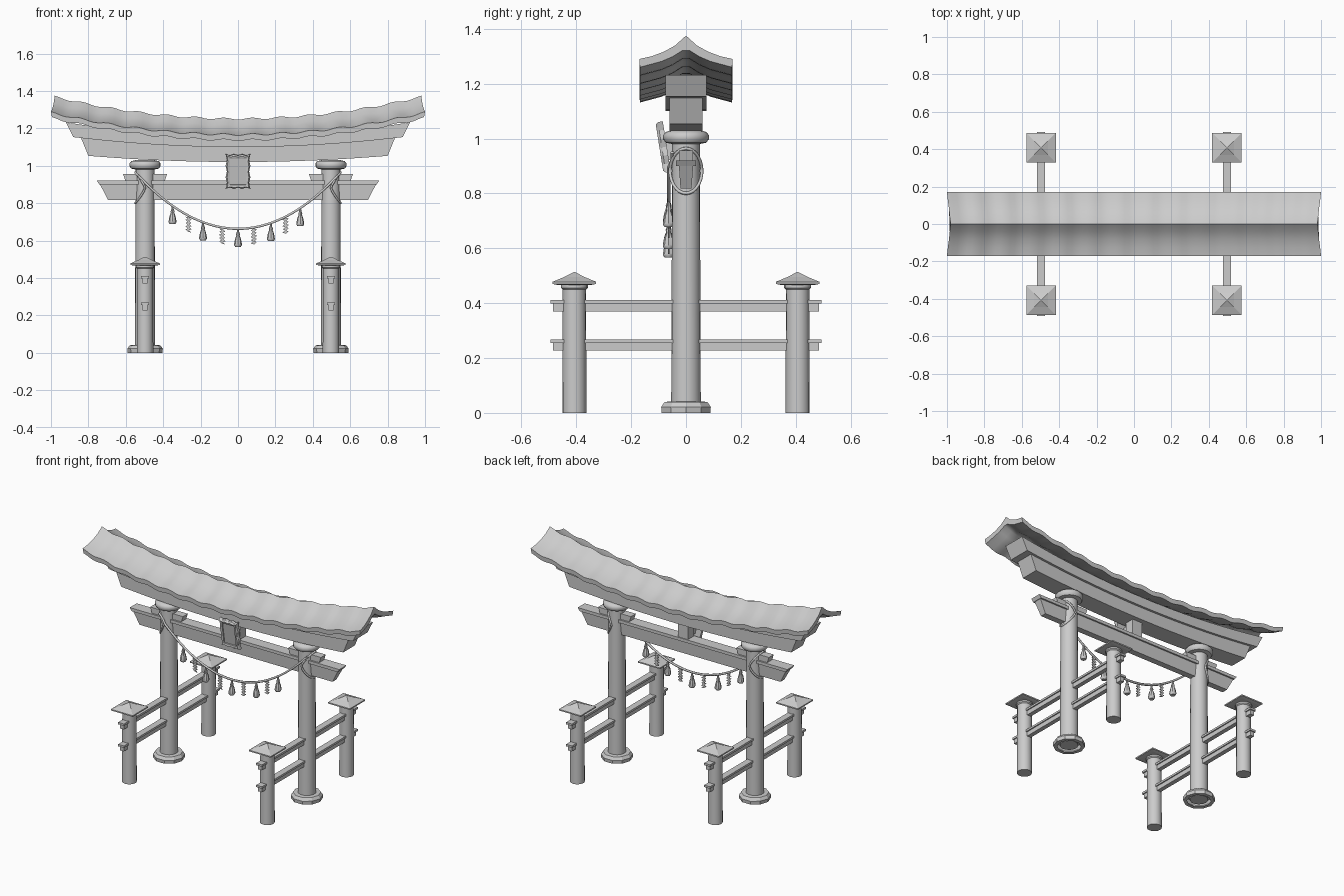
import bpy, bmesh
from math import sin, cos, pi, radians, sqrt
from mathutils import Matrix, Vector

if "Cube" in bpy.data.objects:
    bpy.data.objects.remove(bpy.data.objects["Cube"])


def loft(name, rings, caps=True, smooth=False, matrix=None):
    """Skin a list of equal-length closed rings."""
    bm = bmesh.new()
    vs = [[bm.verts.new(p) for p in r] for r in rings]
    n = len(rings[0])
    for a, b in zip(vs, vs[1:]):
        for i in range(n):
            j = (i + 1) % n
            bm.faces.new((a[i], a[j], b[j], b[i]))
    if caps:
        bm.faces.new(vs[0])
        bm.faces.new(vs[-1])
    bmesh.ops.recalc_face_normals(bm, faces=bm.faces)
    me = bpy.data.meshes.new(name)
    bm.to_mesh(me)
    bm.free()
    ob = bpy.data.objects.new(name, me)
    bpy.context.collection.objects.link(ob)
    if matrix is not None:
        me.transform(matrix)
    if smooth:
        bpy.ops.object.select_all(action='DESELECT')
        ob.select_set(True)
        bpy.context.view_layer.objects.active = ob
        bpy.ops.object.shade_smooth_by_angle(angle=radians(40))
    return ob


def lathe(name, profile, at, n=16, phase=0.0, caps=True, smooth=True):
    rings = [[(at[0] + r * cos(phase + 2 * pi * i / n), at[1] + r * sin(phase + 2 * pi * i / n), at[2] + z)
              for i in range(n)] for r, z in profile]
    return loft(name, rings, caps, smooth)


def box(name, x0, x1, y0, y1, z0, z1, matrix=None):
    rings = [[(x0, y0, z), (x1, y0, z), (x1, y1, z), (x0, y1, z)] for z in (z0, z1)]
    return loft(name, rings, matrix=matrix)


def beam(name, half, n=24):
    """half = (x half-length, y half-depth, z at middle, z at end) rows from bottom to top."""
    rings = []
    for k in range(n + 1):
        t = -1 + 2 * k / n
        right = [(hx * t, hy, zm + (ze - zm) * t * t) for hx, hy, zm, ze in half]
        rings.append(right + [(x, -y, z) for x, y, z in reversed(right)])
    return loft(name, rings)


def tube(name, pts, r, closed=False, n=8):
    cu = bpy.data.curves.new(name, 'CURVE')
    cu.dimensions = '3D'
    cu.bevel_depth = r
    cu.bevel_resolution = 1
    cu.use_fill_caps = True
    sp = cu.splines.new('POLY')
    sp.points.add(len(pts) - 1)
    for p, co in zip(sp.points, pts):
        p.co = (*co, 1)
    sp.use_cyclic_u = closed
    ob = bpy.data.objects.new(name, cu)
    bpy.context.collection.objects.link(ob)
    bpy.ops.object.select_all(action='DESELECT')
    ob.select_set(True)
    bpy.context.view_layer.objects.active = ob
    bpy.ops.object.convert(target='MESH')
    return ob


# Curved lintels under the roof
beam("lower_lintel", [(0.80, 0.06, 1.02, 1.053), (0.84, 0.06, 1.105, 1.15)])
beam("upper_lintel", [(0.88, 0.075, 1.10, 1.153), (0.92, 0.075, 1.16, 1.232)])

# Straight tie beam with overhanging top board
beam("tie_beam", [(0.695, 0.02, 0.818, 0.818), (0.738, 0.026, 0.9, 0.9)], 1)
beam("tie_beam_top", [(0.742, 0.036, 0.9, 0.9), (0.755, 0.036, 0.92, 0.92)], 1)

# Roof: concave gable profile swept along a rising, rippled curve
outer = [(0.17, 1.172, 1.0), (0.125, 1.182, 0.995), (0.08, 1.199, 0.989), (0.04, 1.221, 0.985)]
inner = [(0.013, 1.203, 0.98), (0.05, 1.18, 0.985), (0.09, 1.163, 0.99), (0.168, 1.142, 0.995)]
half = inner + outer
profile = half + [(0, 1.257, 0.98)] + [(-y, z, s) for y, z, s in reversed(half)]
rings = []
N = 78
for k in range(N + 1):
    t = -1 + 2 * k / N
    dz = 0.118 * t * t + 0.006 * (cos(pi * 13 * (t + 1)) - 1) * 0.9
    rings.append([(s * t, y, z + dz) for y, z, s in profile])
loft("roof", rings, smooth=True)

for sx in (-1, 1):
    px = 0.497 * sx
    # Main pillar with base and collar
    lathe("main_pillar", [(0.054, 0.008), (0.053, 0.3), (0.05, 1.03)], (px, 0, 0), 20)
    lathe("pillar_base", [(0.07, 0.0), (0.093, 0.0), (0.095, 0.022), (0.082, 0.04), (0.05, 0.042)],
          (px, 0, 0), 10, caps=False, smooth=False)
    lathe("pillar_collar", [(0.05, 0.98), (0.074, 0.985), (0.083, 0.997), (0.083, 1.013), (0.074, 1.024),
                            (0.05, 1.03)], (px, 0, 0), 20)
    # Wedges on the tie beam either side of the pillar
    for d in (-1, 1):
        a, b, c = px + d * 0.04, px + d * 0.105, px + d * 0.118
        loft("wedge", [[(a, y, 0.918), (b, y, 0.918), (c, y, 0.957), (a, y, 0.957)] for y in (-0.025, 0.025)])
    # Side rails: body plus wider top board
    for z in (0.37, 0.227):
        box("side_rail", px - 0.014, px + 0.014, -0.485, 0.485, z, z + 0.03)
        box("side_rail_top", px - 0.021, px + 0.021, -0.493, 0.493, z + 0.028, z + 0.041)
    # Short posts with pyramid caps
    for sy in (-1, 1):
        at = (px, 0.407 * sy, 0)
        lathe("side_post", [(0.044, 0), (0.043, 0.455)], at, 16)
        lathe("post_collar", [(0.043, 0.45), (0.049, 0.456), (0.049, 0.468), (0.043, 0.472)], at, 16)
        q = sqrt(2)
        lathe("post_cap", [(0.06 * q, 0.466), (0.079 * q, 0.47), (0.079 * q, 0.478), (0.038 * q, 0.495),
                           (0.003 * q, 0.513)], at, 4, pi / 4, smooth=False)
    # Rope loop tied over pillar and beam
    pts = []
    for i in range(28):
        a = 2 * pi * i / 28
        pts.append((px + sx * 0.052 * abs(sin(a)) ** 1.3, 0.058 * cos(a), 0.882 + 0.082 * sin(a)))
    tube("rope_loop", pts, 0.006, True)


def rope_z(x):
    return 0.663 + 0.24 * (x / 0.49) ** 2


# Hanging rope
RY = -0.063
tube("hanging_rope", [(x / 40 * 0.535, RY if abs(x) < 38 else -0.05, rope_z(x / 40 * 0.535))
                      for x in range(-40, 41, 2)], 0.007)

# Straw tassels
for x in (-0.35, -0.187, 0, 0.176, 0.333):
    lathe("tassel", [(0.004, 0.0), (0.007, -0.02), (0.011, -0.03), (0.009, -0.037), (0.016, -0.055),
                     (0.021, -0.082), (0.021, -0.088), (0.015, -0.097)], (x, RY, rope_z(x)), 8)

# Zigzag paper streamers
for x in (-0.265, -0.085, 0.085, 0.255):
    top = rope_z(x) - 0.005
    rings = []
    for i in range(5):
        for off, z in ((-0.006, top - i * 0.017), (0.007, top - i * 0.017 - 0.013)):
            c = x + (off if x < 0 else -off)
            rings.append([(c - 0.01, RY - 0.003, z), (c + 0.01, RY - 0.003, z - 0.005),
                          (c + 0.01, RY + 0.003, z - 0.005), (c - 0.01, RY + 0.003, z)])
    loft("paper_streamer", rings)

# Centre strut between tie beam and lintel
box("centre_strut", -0.035, 0.035, -0.03, 0.03, 0.915, 1.04)

# Leaning plaque: panel plus scalloped frame
M = Matrix.Translation(Vector((0, -0.082, 0.969))) @ Matrix.Rotation(radians(9), 4, 'X')
box("plaque_panel", -0.05, 0.05, -0.004, 0.012, -0.08, 0.08, M)
box("plaque_bracket", -0.025, 0.025, 0.01, 0.05, -0.05, 0.03, M)


def scallop(hx, hz, amp, y, n=12):
    corners = [(-hx, -hz), (hx, -hz), (hx, hz), (-hx, hz)]
    out = []
    for i in range(4):
        a, b = Vector(corners[i]), Vector(corners[(i + 1) % 4])
        d = (b - a).normalized()
        nrm = Vector((d.y, -d.x))
        for k in range(n):
            t = k / n
            p = a.lerp(b, t) + nrm * amp * (cos(6 * pi * t) - 1)
            out.append((p.x, y, p.y))
    return out


frame = [scallop(0.066, 0.093, 0.0035, 0.012), scallop(0.066, 0.093, 0.0035, -0.006),
         scallop(0.058, 0.085, 0.002, -0.015), scallop(0.043, 0.07, 0, -0.012), scallop(0.043, 0.07, 0, 0.012)]
loft("plaque_frame", frame + [frame[0]], caps=False, matrix=M)
